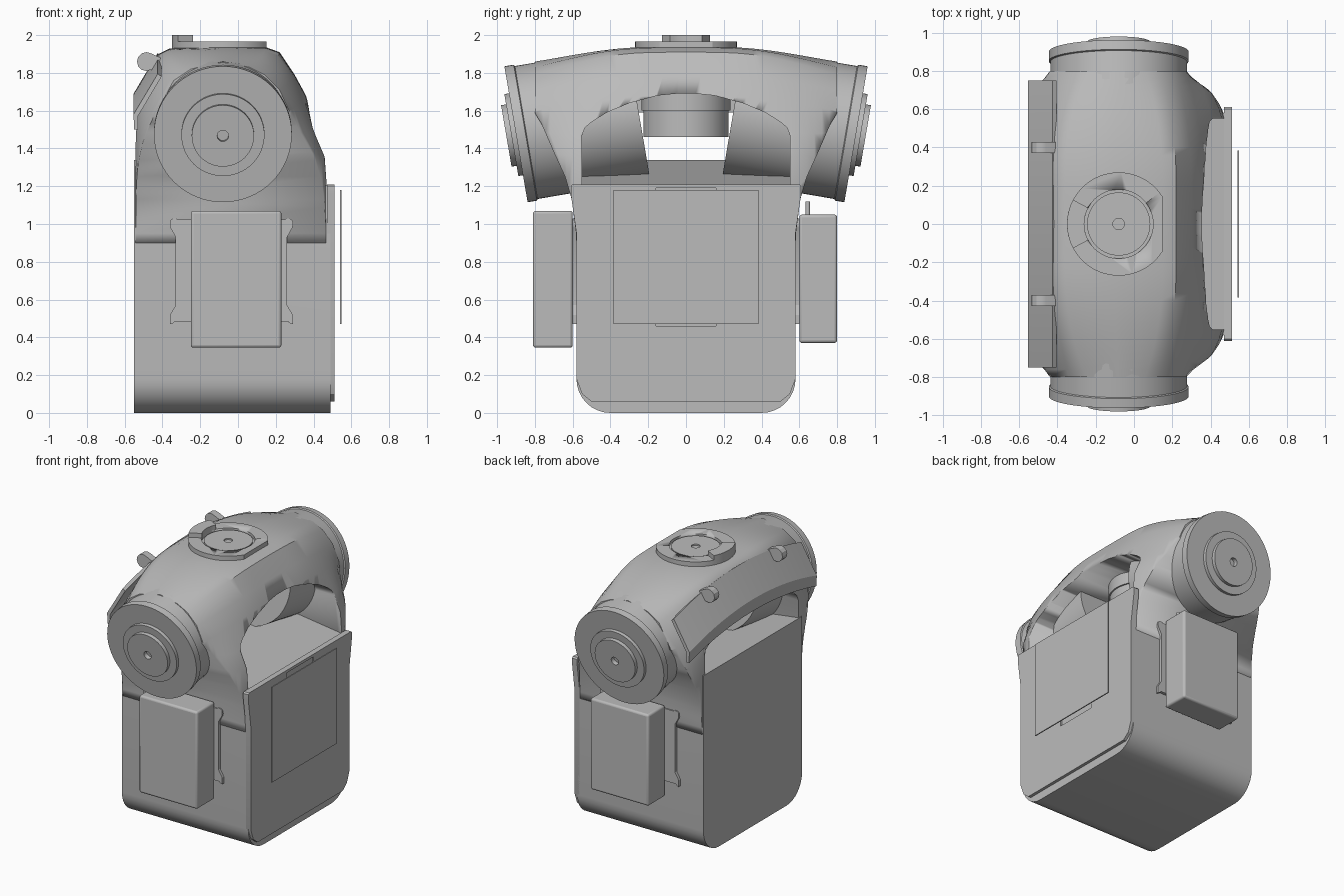
import bpy, bmesh, math
from mathutils import Vector

cube = bpy.data.objects.get("Cube")
if cube:
    bpy.data.objects.remove(cube, do_unlink=True)

grey = bpy.data.materials.new("plain_grey")
grey.use_nodes = True
grey.diffuse_color = (0.5, 0.5, 0.5, 1)
grey.node_tree.nodes["Principled BSDF"].inputs["Base Color"].default_value = grey.diffuse_color
CX = -0.08  # axis of the round parts


def finish(name, bm, angle=30):
    bmesh.ops.recalc_face_normals(bm, faces=bm.faces)
    mesh = bpy.data.meshes.new(name)
    bm.to_mesh(mesh)
    bm.free()
    ob = bpy.data.objects.new(name, mesh)
    bpy.context.collection.objects.link(ob)
    mesh.materials.append(grey)
    bpy.ops.object.select_all(action='DESELECT')
    ob.select_set(True)
    bpy.context.view_layer.objects.active = ob
    bpy.ops.object.shade_smooth_by_angle(angle=math.radians(angle))
    return ob


def loft(name, rings, angle=30):
    """Skin closed rings of points and cap both ends."""
    bm = bmesh.new()
    rows = [[bm.verts.new(p) for p in ring] for ring in rings]
    n = len(rows[0])
    for a, b in zip(rows, rows[1:]):
        for i in range(n):
            j = (i + 1) % n
            bm.faces.new((a[i], a[j], b[j], b[i]))
    bm.faces.new(rows[0])
    bm.faces.new(rows[-1])
    return finish(name, bm, angle)


def prism(name, outline, axis, lo, hi):
    """Extrude a 2D outline along x, y or z."""
    def put(p, d):
        c = list(p)
        c.insert(axis, d)
        return c
    return loft(name, [[put(p, d) for p in outline] for d in (lo, hi)])


def box(name, x, y, z, bevel=0):
    ob = prism(name, [(x[0], y[0]), (x[1], y[0]), (x[1], y[1]), (x[0], y[1])], 2, *z)
    if bevel:
        m = ob.modifiers.new("rounded", 'BEVEL')
        m.width, m.segments = bevel, 3
    return ob


def lathe(name, profile, origin, axis, steps=64):
    """Revolve (radius, distance) pairs about an axis."""
    bm = bmesh.new()
    turn = Vector((0, 0, 1)).rotation_difference(Vector(axis)).to_matrix()
    vs = [bm.verts.new(turn @ Vector((r, 0, d)) + Vector(origin)) for r, d in profile]
    es = [bm.edges.new(p) for p in zip(vs, vs[1:])]
    bmesh.ops.spin(bm, geom=vs + es, cent=origin, axis=axis, angle=math.tau, steps=steps)
    bmesh.ops.remove_doubles(bm, verts=bm.verts, dist=0.0001)
    return finish(name, bm)


def boolean(ob, tool, op):
    m = ob.modifiers.new(op.lower(), 'BOOLEAN')
    m.operation, m.object, m.solver = op, tool, 'EXACT'
    tool.hide_render = True
    tool.hide_set(True)


def mirrored(half):
    return half + [(-y, z) for y, z in reversed(half)]


def arc(cx, cy, r, a0, a1, n=8):
    return [(cx + r * math.cos(math.radians(a0 + (a1 - a0) * i / n)),
             cy + r * math.sin(math.radians(a0 + (a1 - a0) * i / n))) for i in range(n + 1)]


# Lower case: rounded bottom corners, top sloping down toward the panel side
half = arc(0.40, 0.18, 0.18, -90, 0)
rings = []
for x, top in ((-0.55, 1.34), (0.49, 1.20)):
    rings.append([(x, y, z) for y, z in mirrored(half + [(0.58, top)])])
loft("lower_case", rings)

# Arched shell: boxy in the middle, round at both ends
middle = [(-.55, .9), (-.55, 1.3), (-.55, 1.5), (-.55, 1.68), (-.42, 1.9), (-.36, 1.93),
          (-.1, 1.94), (.15, 1.935), (.22, 1.91), (.30, 1.79), (.36, 1.68), (.42, 1.5),
          (.48, 1.35), (.49, 1.2), (.49, .9)]
end = [(-.5, .9), (-.5, 1.2), (-.47, 1.4), (-.44, 1.58), (-.34, 1.76), (-.25, 1.82),
       (-.08, 1.86), (.06, 1.83), (.14, 1.79), (.22, 1.71), (.27, 1.6), (.29, 1.49),
       (.30, 1.4), (.32, 1.2), (.35, .9)]
rings = []
for i in range(-20, 21):
    y = i / 25
    ring = []
    for (ax, az), (bx, bz) in zip(middle, end):
        t = (max(0, abs(y) - 0.2) / 0.6) ** (4 if az < 1.6 else 2.2)
        sag = 0.04 * (y / 0.8) ** 2 * (1 - t) if az > 1.4 else 0
        ring.append((ax + (bx - ax) * t, y, az + (bz - az) * t - sag))
    rings.append(ring)
shell = loft("arched_shell", rings, 35)
flare = prism("flare_cutter", mirrored([(.578, .8), (.582, .95), (.605, 1.13), (.64, 1.25),
              (.70, 1.38), (.765, 1.53), (.82, 1.62), (.82, 2.1)]), 0, -1, 1)
opening = prism("opening_cutter", mirrored([(.55, .7), (.55, 1.47), (.535, 1.51), (.50, 1.54),
                (.42, 1.59), (.30, 1.64), (.15, 1.68), (.05, 1.69)]), 0, -1, 1)
boolean(shell, flare, 'INTERSECT')
boolean(shell, opening, 'DIFFERENCE')

# Tilted drums with stepped hubs at both ends
tilt = math.radians(9.7)
drum = [(0, .02), (.03, .02), (.03, .052), (.165, .052), (.165, .025), (.22, .025), (.22, 0),
        (.365, 0), (.365, -.05), (.357, -.055), (.357, -.28), (.335, -.28), (.335, -.66), (0, -.66)]
for side, s in (("front", -1), ("back", 1)):
    lathe(side + "_drum", drum, (CX, s * 0.9, 1.475), (0, s * math.cos(tilt), -math.sin(tilt)))

# Hub hanging in the opening
lathe("hanging_hub", [(0, 1.75), (.235, 1.75), (.235, 1.60), (.225, 1.60), (.225, 1.46),
                      (.125, 1.46), (.125, 1.50), (0, 1.50)], (CX, 0, 0), (0, 0, 1))

# Top mount: ring with a flat side, centre disc and a raised stop
cut = math.degrees(math.acos(0.23 / 0.27))
ring = prism("top_ring", arc(CX, 0, 0.27, cut, 360 - cut, 48), 2, 1.90, 1.967)
boolean(ring, prism("ring_cutter", arc(CX, 0, 0.18, 0, 352.5, 47), 2, 1.945, 2.1), 'DIFFERENCE')
lathe("top_disc", [(0, 1.95), (.03, 1.95), (.03, 1.96), (.165, 1.96), (.165, 1.9), (0, 1.9)],
      (CX, 0, 0), (0, 0, 1))
prism("top_stop", arc(CX, 0, 0.27, 152, 208) + arc(CX, 0, 0.18, 208, 152), 2, 1.93, 2.0)

# Long flap on the sloping shoulder, with two round tabs
rings = []
for i in range(-15, 16):
    y = i / 20
    drop = 0.11 * (y / 0.75) ** 2
    lower = 1.60 - 0.10 * (y / 0.75) ** 2
    rings.append([(x, y, z - drop) for x, z in
                  ((-.55, lower + drop), (-.553, 1.69), (-.425, 1.905), (-.405, 1.89), (-.53, 1.68), (-.53, lower + drop))])
loft("shoulder_flap", rings)
for side, s in (("front", -1), ("back", 1)):
    y = s * 0.40
    outline = arc(-0.485, 1.86, 0.05, 60, 300) + [(-.43, 1.80), (-.41, 1.88)]
    prism(side + "_flap_tab", outline, 1, y - 0.028, y + 0.028)

# Side panel with a shallow finger recess and a thin cover standing off it
panel = prism("side_panel", mirrored([(.50, .06), (.55, .10), (.58, .18), (.58, .95), (.61, 1.16),
              (.61, 1.20), (.60, 1.21)]), 0, 0.47, 0.512)
boolean(panel, box("recess_cutter", (0.50, 0.6), (-0.16, 0.16), (0.46, 1.19)), 'DIFFERENCE')
box("panel_cover", (0.541, 0.549), (-0.385, 0.383), (0.47, 1.18))

# Boxes on dog-bone brackets, front and back
bone = arc(.29, .50, .03, 210, 400) + [(.26, .57), (.26, .93)] + arc(.265, 1.0, .03, -40, 130)
bone = [(min(x, .29), z) for x, z in bone]
bone += [(-0.07 - x, z) for x, z in reversed(bone)]
for side, s, depth, low, high in (("front", -1, 0.81, 0.345, 1.07), ("back", 1, 0.80, 0.37, 1.05)):
    prism(side + "_bracket", bone, 1, *sorted((s * 0.57, s * 0.60)))
    box(side + "_box", (-0.25, 0.23), sorted((s * 0.60, s * depth)), (low, high), 0.015)
lathe("back_box_pin", [(0, 1.12), (.012, 1.12), (.012, 1.0), (0, 1.0)], (0.15, 0.645, 0), (0, 0, 1), 16)
